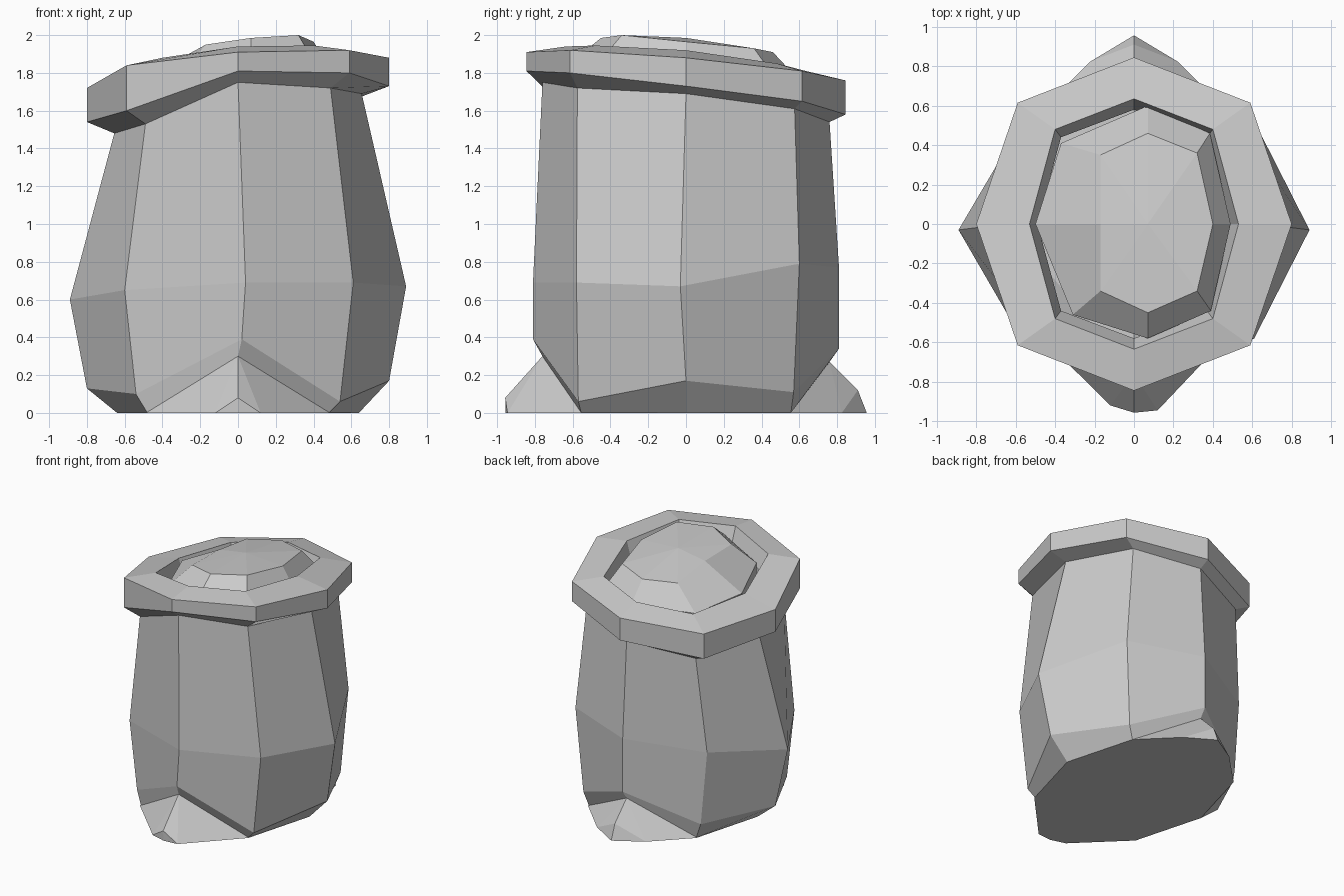
import bpy, bmesh

if "Cube" in bpy.data.objects:
    bpy.data.objects.remove(bpy.data.objects["Cube"])


def finish(bm, name):
    bmesh.ops.recalc_face_normals(bm, faces=bm.faces)
    me = bpy.data.meshes.new(name)
    bm.to_mesh(me)
    bm.free()
    ob = bpy.data.objects.new(name, me)
    bpy.context.collection.objects.link(ob)
    return ob


def ring(a, dx, dy, b, zs):
    # eight-sided loop: right, back right, back, back left, left, ...
    xy = [(a, 0), (dx, dy), (0, b), (-dx, dy), (-a, 0), (-dx, -dy), (0, -b), (dx, -dy)]
    return [(x, y, z) for (x, y), z in zip(xy, zs)]


def nudge(r, i, dx, dy):
    x, y, z = r[i]
    r[i] = (x + dx, y + dy, z)


def loft(name, rings, centre=None):
    bm = bmesh.new()
    loops = [[bm.verts.new(p) for p in r] for r in rings]
    for lo, hi in zip(loops, loops[1:]):
        for i in range(8):
            j = (i + 1) % 8
            bm.faces.new((lo[i], lo[j], hi[j], hi[i]))
    if centre:
        c = bm.verts.new(centre)
        for i in range(8):
            bm.faces.new((loops[-1][i], loops[-1][(i + 1) % 8], c))
    return finish(bm, name)


# Bulging, slightly uneven body with a bevelled foot and a slanted top
base = ring(.64, .48, .555, .76, [0, 0, .27, 0, 0, 0, .30, 0])
bevel = ring(.80, .54, .57, .81, [.17, .11, .34, .11, .13, .10, .39, .06])
mid = ring(.89, .61, .58, .81, [.67, .79, .77, .70, .60, .65, .69, .69])
neck = ring(.655, .49, .575, .76, [1.69, 1.61, 1.54, 1.46, 1.48, 1.53, 1.75, 1.72])
for i, dx, dy in ((6, .04, 0), (0, 0, -.03), (4, 0, -.03), (1, -.04, .02),
                  (3, .05, -.05), (5, .01, .05)):
    nudge(mid, i, dx, dy)
for i, dx, dy in ((6, .02, 0), (3, .03, -.03), (5, 0, .05), (1, -.02, 0)):
    nudge(bevel, i, dx, dy)
nudge(neck, 5, 0, .02)
loft("barrel_body", [base, bevel, mid, neck])

# Tilted rim collar with an inner wall
out_lo = ring(.80, .59, .615, .845, [1.73, 1.65, 1.58, 1.50, 1.54, 1.60, 1.81, 1.80])
out_hi = ring(.80, .59, .615, .845, [1.88, 1.81, 1.76, 1.70, 1.72, 1.84, 1.91, 1.92])
in_hi = ring(.53, .40, .48, .635, [1.92, 1.85, 1.81, 1.76, 1.78, 1.88, 1.94, 1.945])
in_lo = ring(.49, .37, .44, .58, [z - .14 for _, _, z in in_hi])
loft("rim", [neck, out_lo, out_hi, in_hi, in_lo])

# Heaped contents inside the rim
skirt = [(.49, 0, 1.83), (.385, .46, 1.79), (.07, .60, 1.76), (-.37, .41, 1.73),
         (-.50, 0, 1.77), (-.31, -.46, 1.79), (.07, -.58, 1.88), (.39, -.44, 1.88)]
crown = [(.40, 0, 1.965), (.32, .36, 1.93), (.07, .46, 1.91), (-.17, .35, 1.90),
         (-.17, 0, 1.945), (-.17, -.34, 1.95), (.07, -.45, 1.985), (.32, -.34, 2.0)]
loft("heaped_filling", [[(x, y, z - .1) for x, y, z in skirt], skirt, crown], (.07, 0, 1.985))

# Foundation with a spur at the front and the back
half = [(.64, 0, 0), (.485, -.56, 0), (.485, .56, 0), (.22, .825, 0)]
pts = half + [(-x, y, z) for x, y, z in half]
pts += [(.12, -.945, 0), (-.12, -.92, 0), (0, -.76, .30), (0, -.957, .08), (0, -.955, 0),
        (0, .76, .27), (0, .91, .12), (0, .957, 0)]
bm = bmesh.new()
for p in pts:
    bm.verts.new(p)
bmesh.ops.convex_hull(bm, input=bm.verts)
finish(bm, "foundation_spurs")
